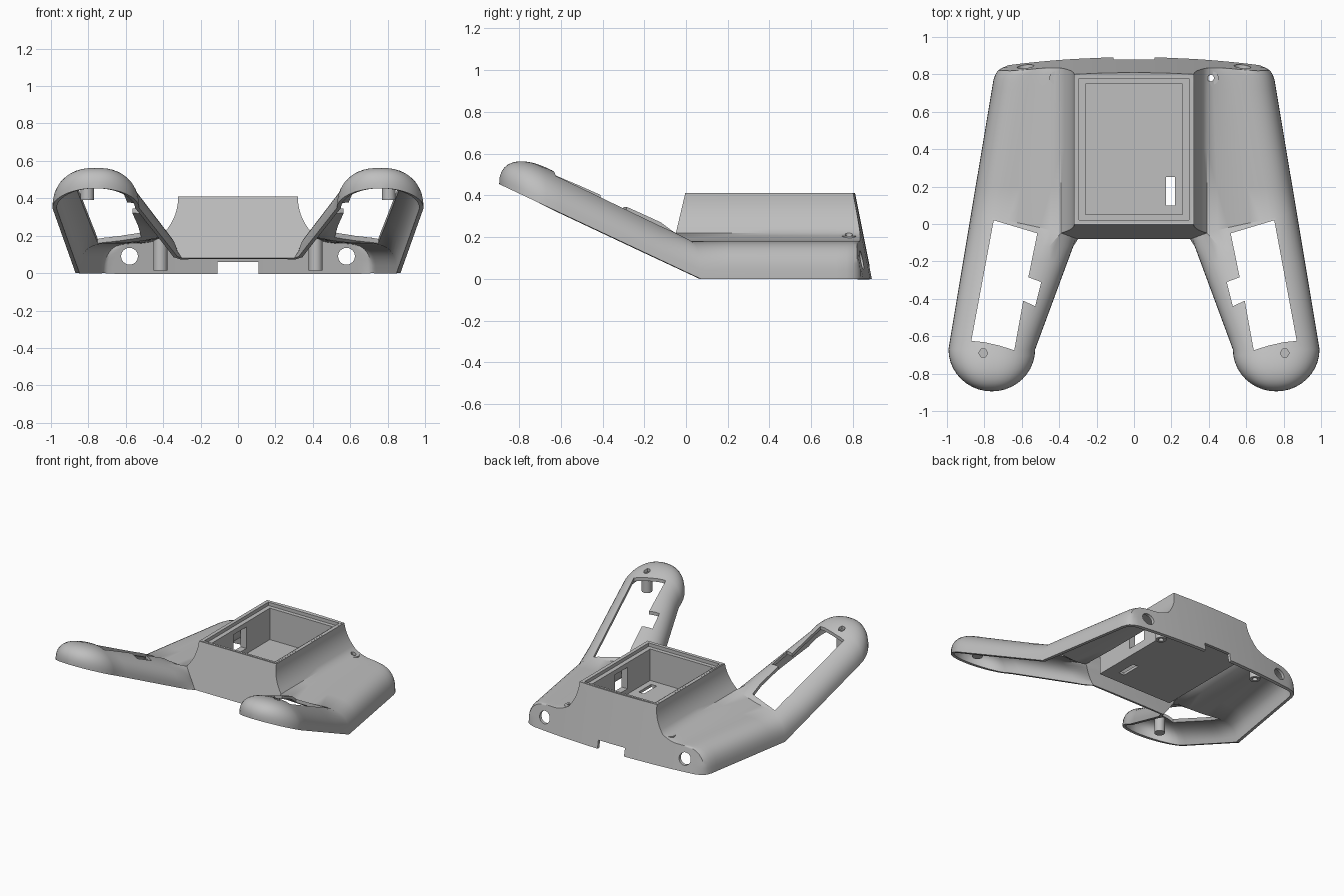
import bpy, bmesh
from math import sin, cos, pi, radians
from mathutils import Matrix, Vector

cube = bpy.data.objects.get("Cube")
if cube:
    bpy.data.objects.remove(cube)

grey = bpy.data.materials.new("plain_grey")
grey.use_nodes = True
COLOUR = (0.52, 0.52, 0.52, 1)
grey.diffuse_color = COLOUR
for node in grey.node_tree.nodes:
    if node.type == 'BSDF_PRINCIPLED':
        node.inputs["Base Color"].default_value = COLOUR

NA, NB = 16, 8          # points across the dome and along the flared wall
BEND, SLOPE = 0.07, 0.47


def finish(bm, name):
    mesh = bpy.data.meshes.new(name)
    bm.to_mesh(mesh)
    bm.free()
    obj = bpy.data.objects.new(name, mesh)
    bpy.context.collection.objects.link(obj)
    mesh.materials.append(grey)
    return obj


def activate(obj):
    bpy.ops.object.select_all(action='DESELECT')
    obj.select_set(True)
    bpy.context.view_layer.objects.active = obj


def grid(bm, rows):
    """Skin rows of points, on both sides of the centre plane."""
    for side in (1, -1):
        vs = [[bm.verts.new((side * x, y, z)) for x, y, z in r] for r in rows]
        for a, b in zip(vs, vs[1:]):
            for i in range(len(a) - 1):
                bm.faces.new((a[i], a[i + 1], b[i + 1], b[i]))


def loft_rings(bm, rings, closed=False):
    """Join rings of points; cap both ends unless closed on itself."""
    vs = [[bm.verts.new(p) for p in r] for r in rings]
    pairs = list(zip(vs, vs[1:])) + ([(vs[-1], vs[0])] if closed else [])
    for a, b in pairs:
        for i in range(len(a)):
            j = (i + 1) % len(a)
            bm.faces.new((a[i], a[j], b[j], b[i]))
    if not closed:
        bm.faces.new(vs[0])
        bm.faces.new(vs[-1])


def circle(x, y, z, r, n=24):
    return [(x + r * cos(2 * pi * i / n), y + r * sin(2 * pi * i / n), z) for i in range(n)]


def rect(hx, hy, z, cy=0.4):
    return [(sx * hx, cy + sy * hy, z) for sx, sy in ((-1, -1), (1, -1), (1, 1), (-1, 1))]


def outer_x(y):
    return 0.75 + (0.78 - y) * 0.167


def back_y(x, z):
    return 0.892 - 0.095 * x * x - 0.2 * z


def front_y(z):
    return -0.1 + 0.235 * z


def dome(t, p=0.75):
    return abs(cos(t)) ** p * (1 if cos(t) >= 0 else -1), max(0, sin(t)) ** p


def body_section(xo):
    """Half section: rounded shoulder, gentle slope, flared wall up to the rim."""
    pts, n = [], NA - 5
    for j in range(n):
        c, s = dome(pi / 2 * j / (n - 1))
        pts.append((xo - 0.19 * (1 - c), 0.18 * s))
    for j in range(1, 6):
        f = j / 5
        pts.append((xo - 0.19 + (0.58 - xo) * f, 0.18 + 0.04 * f * f))
    for j in range(1, NB + 1):
        f = j / NB
        pts.append((0.32 + 0.07 * (1 - f) ** 2.2, 0.22 + 0.19 * f))
    return pts


def handle_row(y, k=1.0):
    """Domed handle section; k shrinks it towards the tip."""
    yw = max(y, -0.67)
    xi, xo = 0.31 + 0.37 * (-0.08 - yw), outer_x(yw)
    c, w = (xi + xo) / 2, (xo - xi) / 2 * k
    row = []
    for j in range(NA + NB):
        split = radians(120)
        t = split * j / (NA - 1) if j < NA else split + (pi - split) * (j - NA + 1) / NB
        cx, s = dome(t, 0.85)
        row.append((c + w * cx, y, (BEND - y) * SLOPE + 0.185 * k ** 0.9 * s))
    return row


# Shell: body, from the bend to the sloping back wall
shell_bm = bmesh.new()
front = []
for j, (x, z) in enumerate(body_section(outer_x(BEND))):
    f = min(1, j / (NA - 1))
    front.append((x, BEND + (front_y(0.22) - BEND) * f * f if j < NA else front_y(z), z))
rows = [front]
stations = [(y, outer_x(y)) for y in (0.2, 0.4, 0.6, 0.72, 0.77)]
stations += [(0.80, 0.741), (0.82, 0.728), (0.835, 0.705), (0.85, 0.67)]
for y, xo in stations:
    rows.append([(x, min(y, back_y(x, z)), z) for x, z in body_section(xo)])
last = body_section(0.64)
back = [[(x, back_y(x, z * t), z * t) for x, z in last]
        for t in (1, 0.85, 0.7, 0.55, 0.4, 0.2, 0)]
grid(shell_bm, rows + back)
grid(shell_bm, [[r[-1], (0.16, back_y(0.16, r[-1][2]), r[-1][2]),
                 (0, back_y(0, r[-1][2]), r[-1][2])] for r in back])

# Shell: handles, starting on the edge of the front plate
edge = []
for j in range(1, NB + 1):
    z = 0.22 - 0.14 * j / NB
    edge.append((0.39 - 0.09 * j / NB, front_y(z), z))
rows = [front[:NA] + edge]
rows += [handle_row(y) for y in (-0.12, -0.2, -0.3, -0.4, -0.5, -0.6, -0.67)]
rows += [handle_row(-0.67 - 0.225 * sin(a), cos(a)) for a in (pi / 2 * i / 10 for i in range(1, 11))]
grid(shell_bm, rows)

# Shell: front plate
plate_side = edge[::-1] + front[NA - 1:]
grid(shell_bm, [[p, (p[0] / 2, p[1], p[2]), (0, p[1], p[2])] for p in plate_side])

bmesh.ops.remove_doubles(shell_bm, verts=shell_bm.verts, dist=0.0008)
bmesh.ops.recalc_face_normals(shell_bm, faces=shell_bm.faces)
if sum(f.normal.z * f.calc_area() for f in shell_bm.faces) < 0:
    bmesh.ops.reverse_faces(shell_bm, faces=shell_bm.faces)
shell = finish(shell_bm, "shell")
wall = shell.modifiers.new("wall", 'SOLIDIFY')
wall.thickness, wall.offset = 0.022, -1
activate(shell)
bpy.ops.object.modifier_apply(modifier="wall")


def cut(obj, bm):
    """Subtract the cutter mesh, then remove it."""
    bmesh.ops.recalc_face_normals(bm, faces=bm.faces)
    cutter = finish(bm, "cutter")
    cutter.hide_render = True
    mod = obj.modifiers.new("cut", 'BOOLEAN')
    mod.operation, mod.solver, mod.object = 'DIFFERENCE', 'EXACT', cutter
    mod.use_self = True
    activate(obj)
    bpy.ops.object.modifier_apply(modifier="cut")
    bpy.data.objects.remove(cutter)


def box(bm, lo, hi):
    lo, hi = Vector(lo), Vector(hi)
    m = Matrix.Translation((lo + hi) / 2) @ Matrix.Diagonal((*(hi - lo), 1))
    bmesh.ops.create_cube(bm, size=1, matrix=m)


# Openings: handle windows, rear ports, cable notch and screw holes
WINDOW = [(0.75, 0.02), (0.87, -0.625), (0.8, -0.632), (0.72, -0.65), (0.64, -0.675),
          (0.592, -0.41), (0.528, -0.44), (0.496, -0.31), (0.565, -0.285), (0.517, -0.05)]
holes = bmesh.new()
for side in (1, -1):
    loft_rings(holes, [[(side * x, y, z) for x, y in WINDOW] for z in (-0.2, 0.9)])
    port = Matrix.Translation((side * 0.58, 0.85, 0.09)) @ Matrix.Rotation(pi / 2, 4, 'X')
    bmesh.ops.create_cone(holes, cap_ends=True, segments=24, radius1=0.045,
                          radius2=0.045, depth=0.2, matrix=port)
    loft_rings(holes, [circle(side * 0.806, -0.69, z, 0.024, 6) for z in (0.45, 0.7)])
loft_rings(holes, [circle(0.41, 0.78, z, 0.018, 12) for z in (0.1, 0.4)])
box(holes, (-0.11, 0.8, -0.1), (0.11, 1.0, 0.06))
cut(shell, holes)

# Stepped tray with floor slot and side openings
tray_bm = bmesh.new()
loft_rings(tray_bm, [rect(0.308, 0.394, 0.13), rect(0.308, 0.394, 0.41),
                     rect(0.293, 0.378, 0.41), rect(0.293, 0.378, 0.385),
                     rect(0.26, 0.348, 0.385), rect(0.26, 0.348, 0.15)])
bmesh.ops.recalc_face_normals(tray_bm, faces=tray_bm.faces)
tray = finish(tray_bm, "tray")
slots = bmesh.new()
box(slots, (0.172, 0.10, 0.05), (0.218, 0.25, 0.2))
for side in (1, -1):
    box(slots, (side * 0.285 - 0.05, 0.32, 0.19), (side * 0.285 + 0.05, 0.47, 0.35))
cut(tray, slots)

# Screw posts
for side, word in ((1, "left"), (-1, "right")):
    bm = bmesh.new()
    x = side * 0.806
    loft_rings(bm, [circle(x, -0.69, 0.39, 0.036), circle(x, -0.69, 0.515, 0.036),
                    circle(x, -0.69, 0.515, 0.024), circle(x, -0.69, 0.42, 0.024)])
    x = side * 0.415
    loft_rings(bm, [circle(x, 0.78, 0.015, 0.037), circle(x, 0.78, 0.205, 0.037),
                    circle(x, 0.78, 0.205, 0.018), circle(x, 0.78, 0.015, 0.018)], closed=True)
    bmesh.ops.recalc_face_normals(bm, faces=bm.faces)
    post = finish(bm, word + "_screw_posts")
    activate(post)
    bpy.ops.object.shade_smooth_by_angle(angle=radians(35))

activate(shell)
bpy.ops.object.shade_smooth_by_angle(angle=radians(35))
